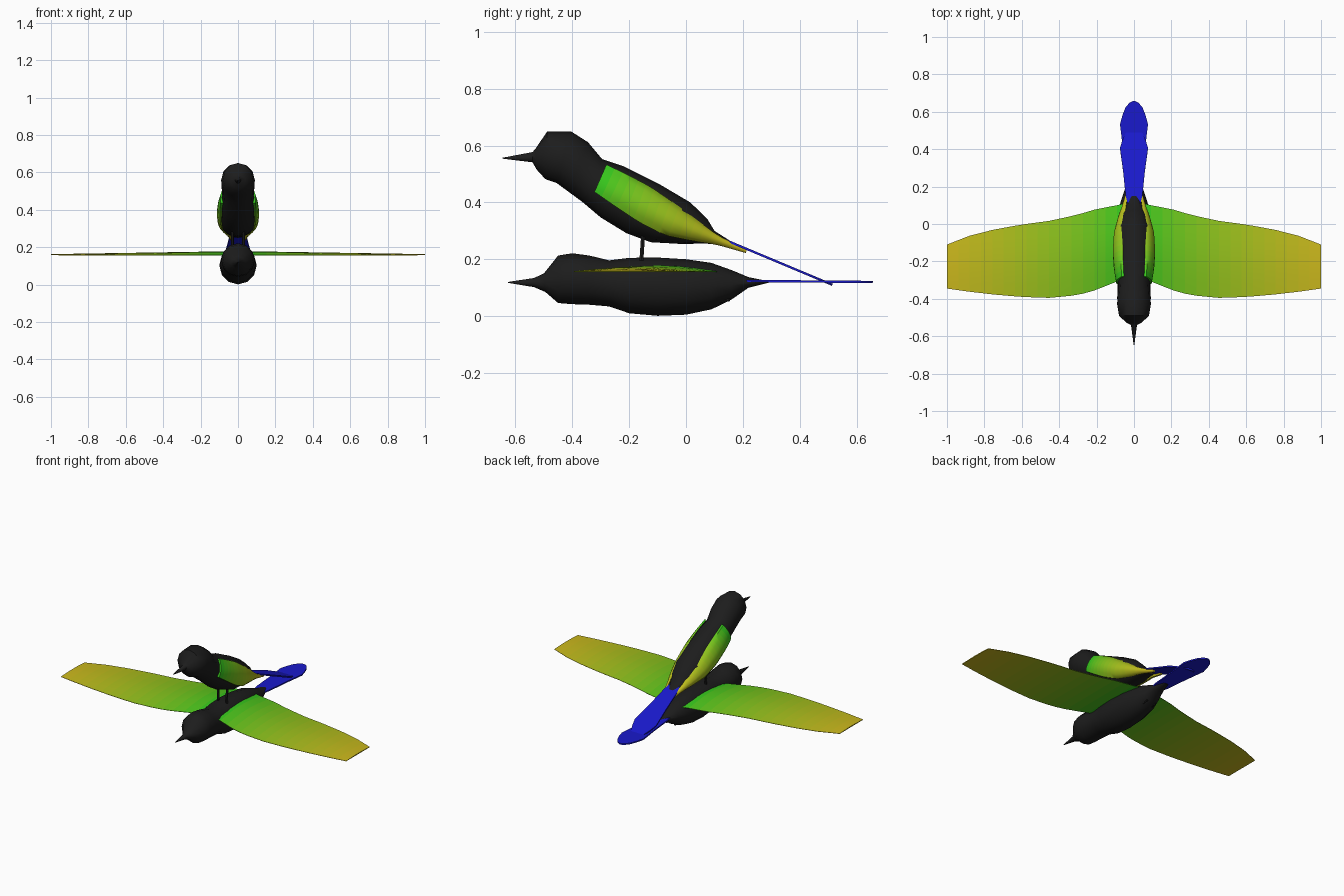
import bpy, math
from mathutils import Vector

if "Cube" in bpy.data.objects:
    bpy.data.objects.remove(bpy.data.objects["Cube"])


def material(name, rgb):
    m = bpy.data.materials.new(name)
    m.diffuse_color = (*rgb, 1)
    m.use_nodes = True
    m.node_tree.nodes["Principled BSDF"].inputs["Base Color"].default_value = m.diffuse_color
    return m


BLACK = material("black", (0.012, 0.012, 0.012))
BLUE = material("blue", (0.01, 0.01, 0.6))
N = 16
RAMP = [material(f"feather_{i}", (0.02 + 0.6 * ((i + .5) / N), 0.58 - 0.1 * ((i + .5) / N), 0.012))
        for i in range(N)]


def make(name, verts, faces, mats, idx=None, angle=50):
    me = bpy.data.meshes.new(name)
    me.from_pydata(verts, [], faces)
    for m in mats:
        me.materials.append(m)
    if idx:
        for p, i in zip(me.polygons, idx):
            p.material_index = i
    ob = bpy.data.objects.new(name, me)
    bpy.context.collection.objects.link(ob)
    bpy.ops.object.select_all(action='DESELECT')
    ob.select_set(True)
    bpy.context.view_layer.objects.active = ob
    bpy.ops.object.mode_set(mode='EDIT')
    bpy.ops.mesh.select_all(action='SELECT')
    bpy.ops.mesh.normals_make_consistent(inside=False)
    bpy.ops.object.mode_set(mode='OBJECT')
    bpy.ops.object.shade_smooth_by_angle(angle=math.radians(angle))
    return ob


def loft(name, rings, mats, idx=None, angle=50):
    """Bridge closed rings of equal size and cap both ends."""
    n = len(rings[0])
    verts = [p for r in rings for p in r]
    faces, ids = [], []
    for i in range(len(rings) - 1):
        for k in range(n):
            a, b = i * n + k, i * n + (k + 1) % n
            faces.append((a, b, b + n, a + n))
            ids.append(idx[i] if idx else 0)
    faces += [tuple(range(n)), tuple(range(len(verts) - n, len(verts)))]
    ids += [ids[0], ids[-1]]
    return make(name, verts, faces, mats, ids, angle)


def bird_body(name, stations, sides=12):
    """Each station: top y, z, bottom y, z, half width."""
    rings = []
    for ty, tz, by, bz, w in stations:
        c = Vector((0, (ty + by) / 2, (tz + bz) / 2))
        up = Vector((0, (ty - by) / 2, (tz - bz) / 2))
        rings.append([c + up * math.cos(t) + Vector((w * math.sin(t), 0, 0))
                      for t in (2 * math.pi * k / sides for k in range(sides))])
    return loft(name, rings, [BLACK])


def tail(name, start, end):
    """Flat tail feather fan between two (y, z) points."""
    s, e = Vector((0, *start)), Vector((0, *end))
    d = (e - s).normalized()
    n = Vector((0, -d.z, d.y)) * 0.004
    rings = []
    for t, w in ((0, .03), (.15, .045), (.45, .058), (.74, .075), (.84, .062), (.93, .045), (.98, .025), (1, .008)):
        c, x = s.lerp(e, t), Vector((w, 0, 0))
        rings.append([c - x - n, c + x - n, c + x + n, c - x + n])
    return loft(name, rings, [BLUE])


def leg(name, a, b, r=0.008):
    a, b = Vector(a), Vector(b)
    q = (b - a).to_track_quat('Z', 'Y')
    rings = [[p + q @ Vector((r * math.cos(k * math.pi / 3), r * math.sin(k * math.pi / 3), 0))
              for k in range(6)] for p in (a, b)]
    return loft(name, rings, [BLACK])


def sample(table, t):
    """Linear interpolation in rows whose first value is the parameter."""
    for p, q in zip(table, table[1:]):
        if t <= q[0]:
            f = (t - p[0]) / (q[0] - p[0])
            return [u + (v - u) * f for u, v in zip(p[1:], q[1:])]
    return list(table[-1][1:])


# flying bird: body with head and beak
bird_body("flying_body", [
    (-.627, .12, -.627, .117, .002), (-.535, .134, -.535, .102, .016), (-.50, .15, -.495, .085, .04),
    (-.45, .213, -.45, .046, .08), (-.40, .221, -.40, .042, .09), (-.34, .213, -.34, .04, .088),
    (-.27, .196, -.27, .034, .084), (-.20, .205, -.20, .01, .095), (-.10, .206, -.10, .001, .10),
    (0, .20, 0, .005, .095), (.09, .187, .09, .024, .08), (.16, .162, .16, .058, .058),
    (.22, .137, .22, .10, .038), (.29, .123, .29, .117, .015)])
tail("flying_tail", (.18, .124), (.657, .12))

# spread wings: span x, leading y, trailing y
PLAN = [(.03, -.29, .115), (.1, -.31, .098), (.2, -.352, .08), (.3, -.38, .05), (.45, -.395, .017), (.6, -.39, -.003),
        (.75, -.377, -.03), (.88, -.362, -.063), (1, -.345, -.11)]
for side, s in (("left", 1), ("right", -1)):
    rings = []
    for i in range(N + 1):
        x = .03 + .97 * i / N
        y0, y1 = sample(PLAN, x)
        base, rise = .155 + .002 * x, .004 + .018 * (1 - x)
        top = [(s * x, y0 + (y1 - y0) * k / 6, base + .002 + rise * math.sin(math.pi * k / 6)) for k in range(7)]
        under = [(s * x, y0 + (y1 - y0) * k / 6, base) for k in range(6, -1, -1)]
        rings.append(top + under)
    loft(f"flying_wing_{side}", rings, RAMP, list(range(N)))
    # tucked legs of the flying bird
    leg(f"tucked_leg_{side}", (s * .03, .0, .03), (s * .03, .155, .057), .005)

# perched bird: body with head and beak
bird_body("perched_body", [
    (-.646, .557, -.646, .554, .002), (-.54, .577, -.54, .541, .016), (-.53, .588, -.525, .515, .04),
    (-.488, .65, -.495, .482, .08), (-.405, .65, -.455, .468, .09), (-.345, .612, -.41, .435, .088),
    (-.295, .552, -.365, .402, .084), (-.22, .527, -.30, .347, .095), (-.09, .462, -.21, .292, .10),
    (.015, .40, -.125, .26, .095), (.075, .342, -.02, .254, .075), (.10, .30, .07, .255, .05),
    (.15, .268, .14, .25, .03)])
tail("perched_tail", (.09, .288), (.515, .11))

# folded wings: t, upper y, z, lower y, z, upper x, middle x, lower x
FOLD = [(0, -.28, .533, -.322, .437, .066, .092, .092), (.15, -.21, .50, -.262, .395, .07, .105, .098),
        (.35, -.125, .455, -.165, .33, .072, .113, .095), (.55, -.03, .39, -.07, .283, .07, .108, .082),
        (.72, .05, .33, .03, .263, .06, .085, .06), (.85, .115, .281, .105, .252, .052, .058, .045),
        (1, .215, .236, .21, .222, .03, .034, .03)]
for side, s in (("left", 1), ("right", -1)):
    rings = []
    for i in range(N + 1):
        uy, uz, ly, lz, xu, xm, xl = sample(FOLD, i / N)
        outer = []
        for k in range(7):
            f = k / 6
            c = 2 * xm - (xu + xl) / 2
            x = xu * (1 - f) ** 2 + 2 * c * f * (1 - f) + xl * f * f
            outer.append((s * x, uy + (ly - uy) * f, uz + (lz - uz) * f))
        inner = [(x - s * .012, y, z) for x, y, z in reversed(outer)]
        rings.append(outer + inner)
    loft(f"folded_wing_{side}", rings, RAMP, list(range(N)))
    # standing legs
    leg(f"perched_leg_{side}", (s * .03, -.15, .30), (s * .03, -.157, .195))
